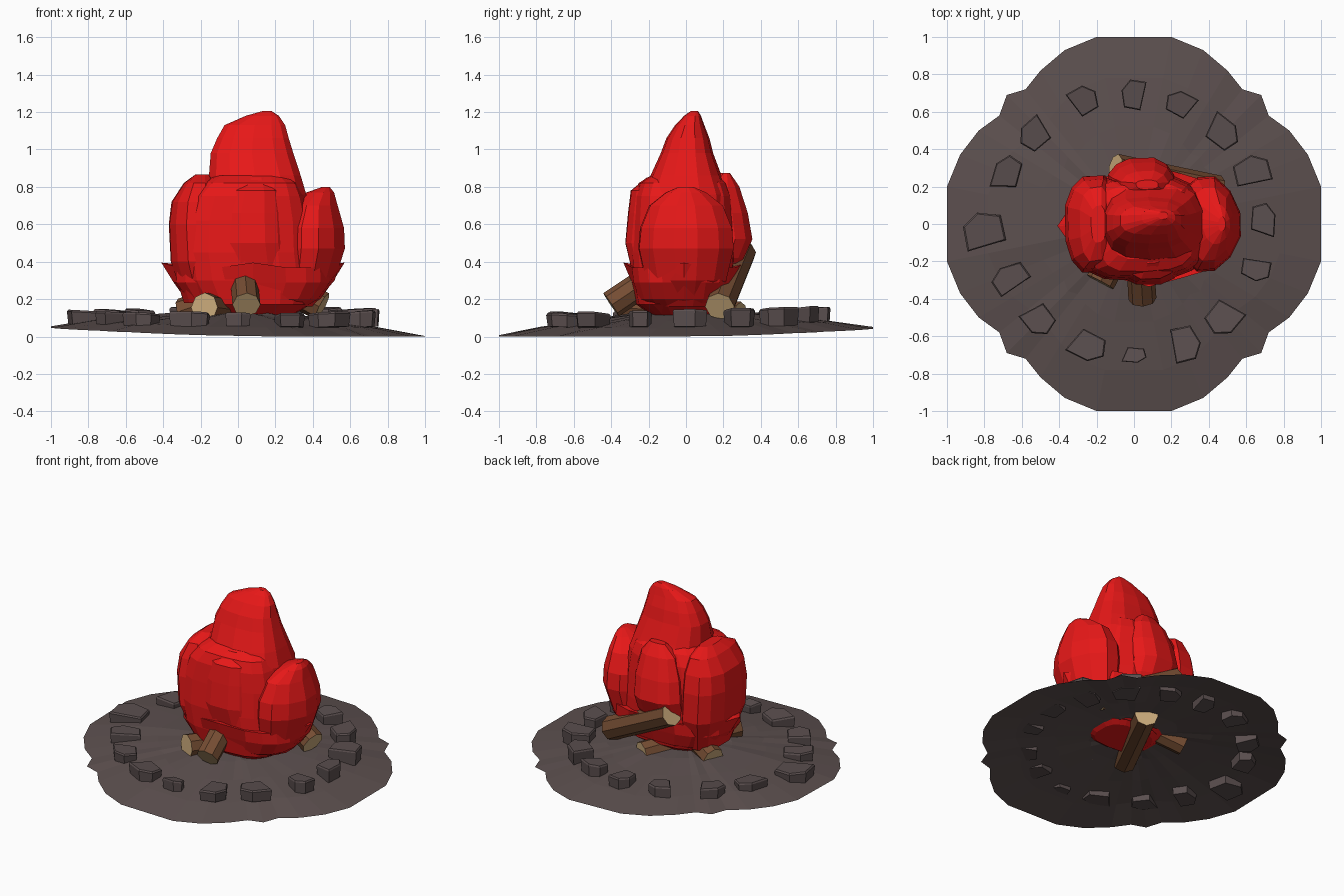
import bpy, bmesh, math, random
from mathutils import Vector, Matrix

random.seed(4)
if "Cube" in bpy.data.objects:
    bpy.data.objects.remove(bpy.data.objects["Cube"], do_unlink=True)


def material(name, rgb):
    m = bpy.data.materials.new(name)
    m.use_nodes = True
    m.diffuse_color = (*rgb, 1)
    node = next(n for n in m.node_tree.nodes if n.type == 'BSDF_PRINCIPLED')
    node.inputs["Base Color"].default_value = (*rgb, 1)
    node.inputs["Roughness"].default_value = 0.9
    return m


RED = material("flame red", (0.80, 0.009, 0.009))
EARTH = material("ash ground", (0.108, 0.08, 0.078))
STONE = material("dark stone", (0.103, 0.077, 0.077))
BARK = material("bark brown", (0.18, 0.075, 0.033))
WOOD = material("cut wood", (0.60, 0.41, 0.20))


def finish(name, bm, *mats):
    bmesh.ops.recalc_face_normals(bm, faces=bm.faces[:])
    me = bpy.data.meshes.new(name)
    bm.to_mesh(me)
    bm.free()
    for m in mats:
        me.materials.append(m)
    ob = bpy.data.objects.new(name, me)
    bpy.context.collection.objects.link(ob)


def bridge(bm, a, b):
    for i in range(len(a)):
        j = (i + 1) % len(a)
        bm.faces.new((a[i], a[j], b[j], b[i]))


# Ground: thin domed sheet with a notched rim, mirrored from one quadrant
quarter = [(1, .2), (.93, .37), (.83, .5), (.72, .58), (.68, .69),
           (.58, .72), (.5, .82), (.37, .93), (.2, 1)]
rim = (quarter + [(-x, y) for x, y in reversed(quarter)]
       + [(-x, -y) for x, y in quarter] + [(x, -y) for x, y in reversed(quarter)])


def rim_height(x, y):
    return max(0, .024 - .026 * x + .022 * y)


bm = bmesh.new()
previous = None
for scale, lift in ((1, 0), (.78, .045), (.52, .085), (.3, .118)):
    ring = [bm.verts.new((x * scale, y * scale, rim_height(x, y) * scale + lift
                          + (random.uniform(-.006, .006) if lift else 0)))
            for x, y in rim]
    if previous:
        bridge(bm, previous, ring)
    previous = ring
top = bm.verts.new((0, 0, .135))
for i, v in enumerate(previous):
    bm.faces.new((v, previous[(i + 1) % len(previous)], top))
finish("ground", bm, EARTH)

# Ring of stones: x, y, radial length, tangential width
stones = [(-.27, .66, .15, .15), (0, .69, .16, .13), (.25, .64, .13, .16),
          (.47, .49, .15, .19), (.63, .28, .2, .16), (.69, .02, .13, .18),
          (.65, -.24, .16, .12), (.48, -.5, .17, .19), (.27, -.64, .19, .16),
          (0, -.7, .08, .13), (-.25, -.65, .15, .2), (-.51, -.51, .15, .17),
          (-.66, -.29, .2, .14), (-.8, -.04, .22, .2), (-.68, .27, .14, .19),
          (-.53, .48, .15, .17)]
outline = [(-.5, -.25), (-.4, .4), (.15, .5), (.5, .15), (.42, -.5)]
for n, (x, y, length, width) in enumerate(stones, 1):
    turn = Matrix.Rotation(math.atan2(y, x), 3, 'Z')
    flip = random.choice((-1, 1))
    height = .138 + .02 * y + random.uniform(-.006, .006)
    bm = bmesh.new()
    rings = []
    for z, grow in ((.048, .95), (height - .01, 1.03), (height, .95)):
        rings.append([bm.verts.new(Vector((x, y, z)) + turn @ Vector(
            (u * length * grow, v * width * grow * flip, .012 * u))) for u, v in outline])
    bridge(bm, rings[0], rings[1])
    bridge(bm, rings[1], rings[2])
    bm.faces.new(rings[0])
    bm.faces.new(rings[2])
    finish(f"stone_{n}", bm, STONE)


# Logs: octagonal cylinders with pale cut ends
def log(name, start, end, radius):
    a, b = Vector(start), Vector(end)
    bm = bmesh.new()
    bmesh.ops.create_cone(bm, cap_ends=True, segments=8, radius1=radius,
                          radius2=radius * .95, depth=(b - a).length)
    for f in bm.faces:
        f.material_index = 1 if len(f.verts) > 4 else 0
    spin = (b - a).to_track_quat('Z', 'Y').to_matrix().to_4x4()
    bm.transform(Matrix.Translation((a + b) / 2) @ spin)
    finish(name, bm, BARK, WOOD)


log("front_log", (.045, -.4, .17), (.02, 0, .44), .075)
log("crossing_log", (-.18, -.31, .155), (.14, .29, .11), .08)
log("leaning_log", (.45, .18, .16), (-.1, .3, .45), .08)
log("side_log", (-.3, .13, .13), (.05, 0, .25), .075)


# Flame tongues: stacked squarish rings given as z, centre x, centre y, half x, half y
def tongue(name, levels, sides=14, folds=0, squareness=.75):
    bm = bmesh.new()
    previous = None
    for k, (z, cx, cy, rx, ry) in enumerate(levels):
        ring = []
        for i in range(sides):
            t = math.tau * (i + .5) / sides
            c, s = math.cos(t), math.sin(t)
            r = 1 + folds * math.cos(4 * t + k * .3)
            ring.append(bm.verts.new((
                cx + rx * r * math.copysign(abs(c) ** squareness, c),
                cy + ry * r * math.copysign(abs(s) ** squareness, s), z)))
        if previous:
            bridge(bm, previous, ring)
        else:
            bm.faces.new(ring)
        previous = ring
    bm.faces.new(previous)
    finish(name, bm, RED)


tongue("flame_body", [(.1, .07, -.02, .18, .14), (.17, .07, -.02, .3, .24),
                      (.3, .05, -.02, .36, .27), (.45, .03, -.02, .36, .28),
                      (.62, .03, -.02, .35, .27), (.75, .04, -.02, .31, .26),
                      (.82, .06, -.02, .26, .235), (.86, .07, -.01, .2, .18)], 18, .02, .62)
tongue("flame_peak", [(.6, .09, 0, .29, .25), (.76, .1, 0, .27, .23),
                      (.86, .09, 0, .25, .19), (.98, .075, .005, .225, .14),
                      (1.06, .08, .01, .195, .115), (1.13, .09, .02, .165, .078),
                      (1.18, .13, .035, .09, .045), (1.205, .155, .045, .025, .02)])
tongue("flame_left_lobe", [(.16, .28, 0, .12, .15), (.3, .36, 0, .16, .22),
                           (.47, .385, 0, .19, .26), (.58, .385, 0, .185, .25),
                           (.7, .4, 0, .135, .2), (.77, .44, 0, .075, .11),
                           (.8, .47, 0, .02, .04)], 12, .02, 1.05)
tongue("flame_right_lobe", [(.18, -.17, 0, .12, .18), (.4, -.21, 0, .15, .26),
                            (.6, -.22, 0, .15, .26), (.72, -.215, 0, .14, .24),
                            (.82, -.205, 0, .085, .2), (.865, -.19, 0, .04, .1)], 12, .03)
tongue("flame_back_lobe", [(.3, .04, .14, .13, .1), (.42, .04, .19, .18, .12),
                           (.52, .04, .21, .18, .145), (.66, .05, .2, .17, .13),
                           (.8, .06, .19, .13, .095), (.875, .07, .21, .06, .025)], 12, .03)
tongue("flame_front_lobe", [(.35, .09, -.17, .2, .12), (.5, .08, -.19, .18, .135),
                            (.66, .08, -.18, .17, .13), (.78, .09, -.17, .14, .125),
                            (.85, .1, -.13, .07, .08)], 12, .03)

# Skirt: pointed petals curling out round the base of the fire
bm = bmesh.new()
sides = 20
rows = [[], [], [], []]
for i in range(sides):
    t = math.tau * i / sides
    c, s = math.cos(t), math.sin(t)
    c, s = math.copysign(abs(c) ** .75, c), math.copysign(abs(s) ** .75, s)
    tip = i % 5 == 0
    shape = ((.12, .22, .17), (.2, .36, .25), (.29, .425, .28),
             (.395, .49, .325) if tip else (.37, .42, .29))
    for row, (z, rx, ry) in zip(rows, shape):
        row.append(bm.verts.new((.08 + rx * c, -.01 + ry * s, z)))
for low, high in zip(rows, rows[1:]):
    bridge(bm, low, high)
bm.faces.new(rows[0])
crown = bm.verts.new((.06, 0, .35))
for i, v in enumerate(rows[3]):
    bm.faces.new((v, rows[3][(i + 1) % sides], crown))
finish("flame_skirt", bm, RED)
